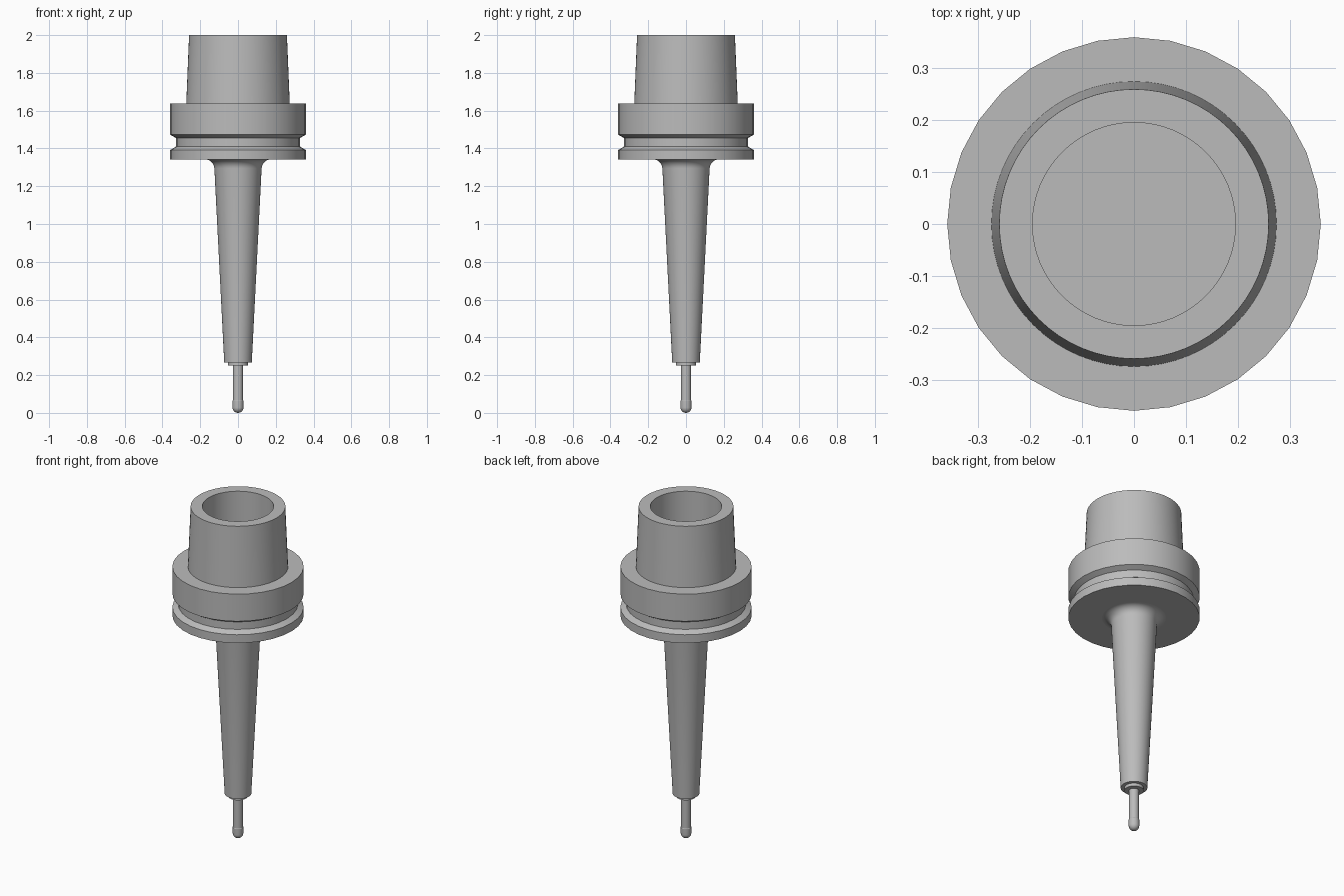
import bpy, bmesh, math

cube = bpy.data.objects.get("Cube")
if cube:
    bpy.data.objects.remove(cube, do_unlink=True)

steel = bpy.data.materials.new("grey_steel")
steel.use_nodes = True
GREY = (0.5, 0.5, 0.5, 1)
steel.diffuse_color = GREY
steel.node_tree.nodes["Principled BSDF"].inputs["Base Color"].default_value = GREY


def arc(r, z, radius, start, end, steps):
    """Points (r, z) on an arc, angles in degrees."""
    points = []
    for i in range(steps + 1):
        a = math.radians(start + (end - start) * i / steps)
        points.append((r + radius * math.cos(a), z + radius * math.sin(a)))
    return points


def lathe(name, profile, sides):
    """Turn a (radius, height) profile, listed bottom outside to top, about z."""
    bm = bmesh.new()
    rings = []
    for r, z in profile:
        if r < 1e-5:
            rings.append([bm.verts.new((0, 0, z))] * sides)
        else:
            rings.append([bm.verts.new((r * math.cos(math.tau * i / sides),
                                        r * math.sin(math.tau * i / sides), z))
                          for i in range(sides)])
    for low, high in zip(rings, rings[1:]):
        for i in range(sides):
            j = (i + 1) % sides
            corners = dict.fromkeys([low[i], low[j], high[j], high[i]])
            bm.faces.new(list(corners))
    mesh = bpy.data.meshes.new(name)
    bm.to_mesh(mesh)
    bm.free()
    mesh.materials.append(steel)
    obj = bpy.data.objects.new(name, mesh)
    bpy.context.collection.objects.link(obj)
    bpy.ops.object.select_all(action='DESELECT')
    obj.select_set(True)
    bpy.context.view_layer.objects.active = obj
    bpy.ops.object.shade_smooth_by_angle(angle=math.radians(20))
    return obj


# Hollow taper that seats in the spindle
lathe("hollow_taper", [(0.274, 1.637), (0.259, 2.0), (0.195, 2.0),
                       (0.195, 1.6), (0, 1.6)], 64)

# Flange with gripper groove
lathe("flange", [(0.16, 1.342), (0.359, 1.342), (0.359, 1.392), (0.328, 1.41),
                 (0.328, 1.455), (0.359, 1.473), (0.359, 1.637), (0.26, 1.637)], 32)

# Slender tapered nose, flared into the flange, with a recessed end
lathe("tapered_nose", [(0.05, 0.268), (0.073, 0.268)]
      + arc(0.175, 1.292, 0.05, 177, 90, 8), 48)

# Clamping collar at the end of the nose
lathe("collar", [(0.024, 0.25), (0.053, 0.25), (0.053, 0.268)], 32)

# Ball-ended cutter
lathe("cutter", arc(0, 0.029, 0.029, -90, 0, 8)
      + [(0.029, 0.065), (0.027, 0.068), (0.027, 0.25)], 32)
